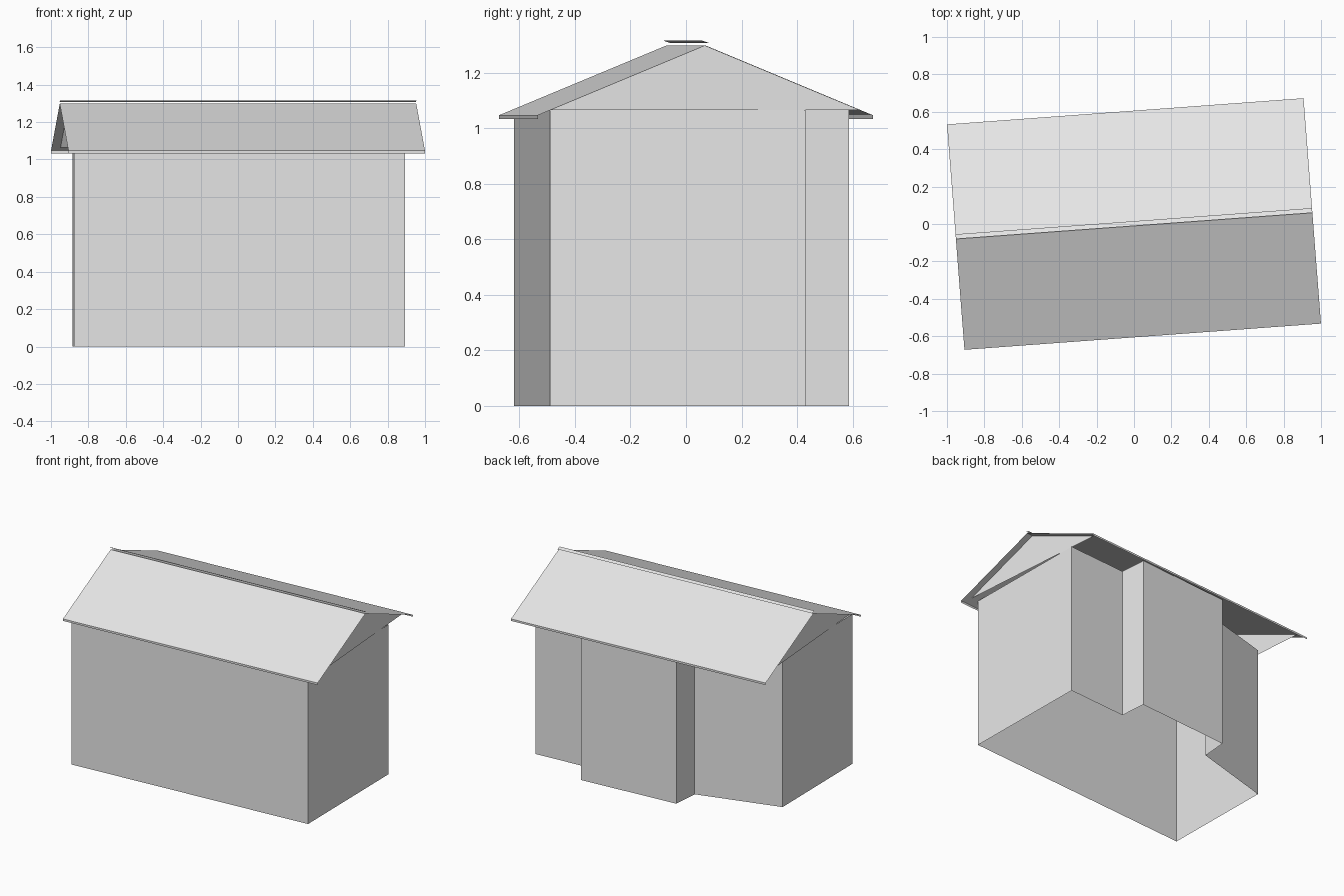
import bpy, bmesh
from mathutils import Vector

cube = bpy.data.objects.get("Cube")
if cube:
    bpy.data.objects.remove(cube, do_unlink=True)

# One plain grey for the whole building
grey = bpy.data.materials.new("plain_grey")
grey.use_nodes = True
grey.diffuse_color = (0.8, 0.8, 0.8, 1)
grey.node_tree.nodes["Principled BSDF"].inputs["Base Color"].default_value = (0.8, 0.8, 0.8, 1)

ALONG = Vector((0.953, 0.07, 0))       # half the ridge
ACROSS = Vector((-0.0465, 0.6025, 0))  # half the roof depth
RIDGE, EAVE, FASCIA, WALL_TOP = 1.298, 1.047, 1.033, 1.065


def roof_point(u, v, z):
    """Point on the roof plan: u runs along the ridge, v across it."""
    p = ALONG * u + ACROSS * v
    return Vector((p.x, p.y, z))


def add_panels(name, panels):
    """Object made of flat panels, each a list of corners."""
    bm = bmesh.new()
    for corners in panels:
        bm.faces.new([bm.verts.new(p) for p in corners])
    bmesh.ops.remove_doubles(bm, verts=bm.verts, dist=0.0005)
    mesh = bpy.data.meshes.new(name)
    bm.to_mesh(mesh)
    bm.free()
    mesh.materials.append(grey)
    obj = bpy.data.objects.new(name, mesh)
    bpy.context.collection.objects.link(obj)
    return obj


# Walls: stepped footprint, counter-clockwise, open at the bottom
footprint = [(-0.876, -0.62), (0.894, -0.49), (0.883, 0.43), (0.43, 0.397),
             (0.415, 0.587), (-0.295, 0.53), (-0.31, 0.345), (-0.886, 0.18)]
walls = []
for (x0, y0), (x1, y1) in zip(footprint, footprint[1:] + footprint[:1]):
    walls.append([(x0, y0, 0), (x1, y1, 0), (x1, y1, WALL_TOP), (x0, y0, WALL_TOP)])
add_panels("walls", walls)

# Roof slopes, each with a narrow board hanging along its eave
for name, s in (("front", -1), ("back", 1)):
    add_panels(name + "_roof_slope", [
        [roof_point(s, 0, RIDGE), roof_point(-s, 0, RIDGE),
         roof_point(-s, s, EAVE), roof_point(s, s, EAVE)]])
    add_panels(name + "_eave_board", [
        [roof_point(s, s, EAVE), roof_point(-s, s, EAVE),
         roof_point(-s, s, FASCIA), roof_point(s, s, FASCIA)]])

# Gable triangles, set in from the roof ends
reach = (RIDGE - WALL_TOP) / (RIDGE - EAVE)
for name, s in (("right", 1), ("left", -1)):
    u = 0.95 * s
    add_panels(name + "_gable", [
        [roof_point(u, -s * reach, WALL_TOP), roof_point(u, s * reach, WALL_TOP),
         roof_point(u, 0, RIDGE)]])

# Ridge strip floating just above the ridge
add_panels("ridge_strip", [
    [roof_point(-1, -0.017, 1.315), roof_point(1, -0.017, 1.315),
     roof_point(1, 0.025, 1.306), roof_point(-1, 0.025, 1.306)]])
